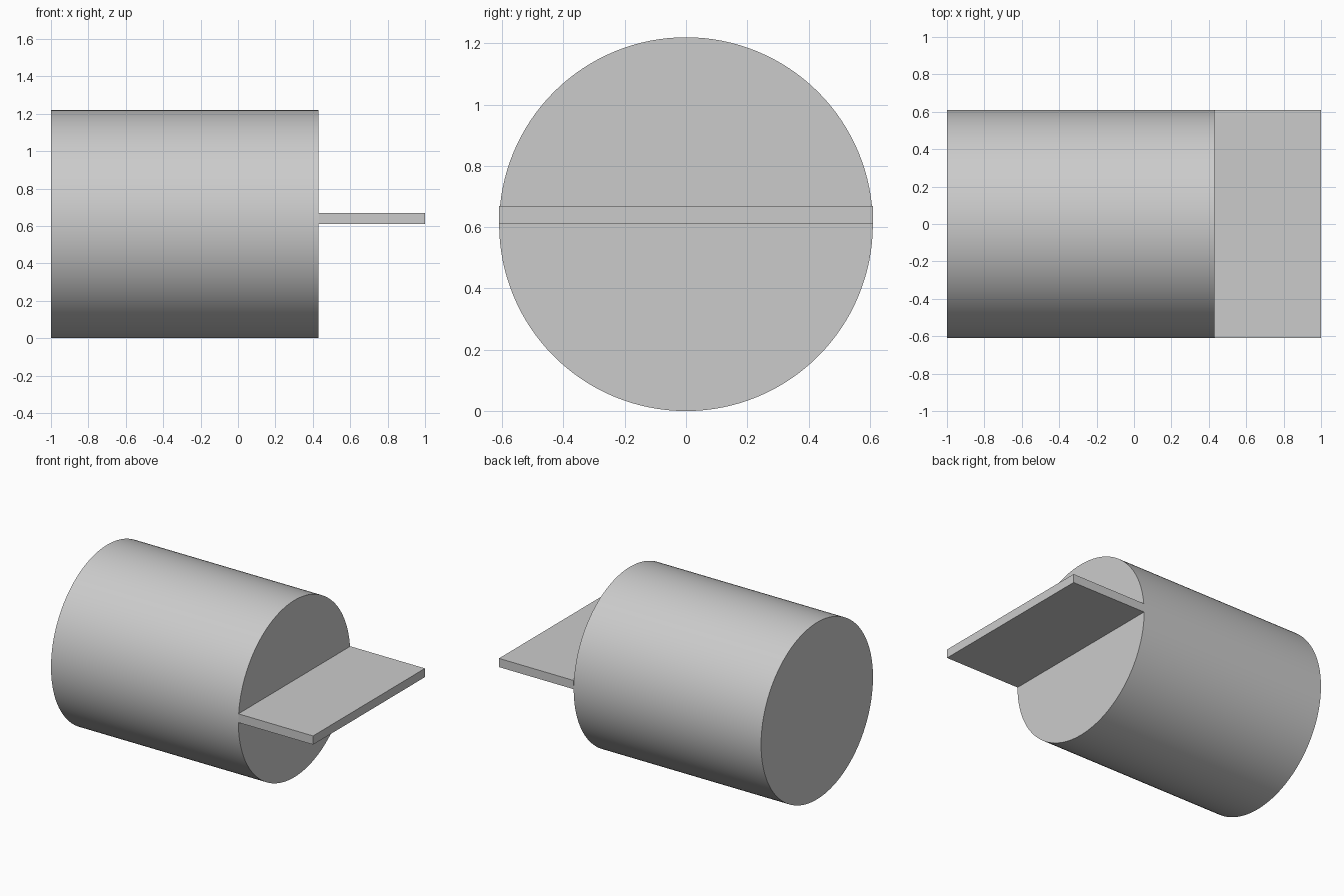
import bpy
import math

RADIUS = 0.61
CAP_X = 0.43        # where the drum ends and the plate begins
PLATE_THICK = 0.06

if "Cube" in bpy.data.objects:
    bpy.data.objects.remove(bpy.data.objects["Cube"], do_unlink=True)

# Single plain grey
grey = bpy.data.materials.new("plain grey")
grey.use_nodes = True
colour = (0.6, 0.6, 0.6, 1)
grey.diffuse_color = colour
grey.node_tree.nodes["Principled BSDF"].inputs["Base Color"].default_value = colour


def finish(name):
    obj = bpy.context.object
    obj.name = name
    obj.data.materials.append(grey)
    bpy.ops.object.transform_apply(location=False, rotation=True, scale=True)
    return obj


# Drum lying along x
bpy.ops.mesh.primitive_cylinder_add(
    vertices=128, radius=RADIUS, depth=CAP_X + 1,
    location=((CAP_X - 1) / 2, 0, RADIUS), rotation=(0, math.pi / 2, 0))
finish("drum")
bpy.ops.object.shade_smooth_by_angle(angle=math.radians(30))

# Flat plate standing out of the drum's end, its underside on the axis
bpy.ops.mesh.primitive_cube_add(
    size=1, location=((1 + CAP_X) / 2, 0, RADIUS + PLATE_THICK / 2))
bpy.context.object.scale = (1 - CAP_X, 2 * RADIUS, PLATE_THICK)
finish("end_plate")
